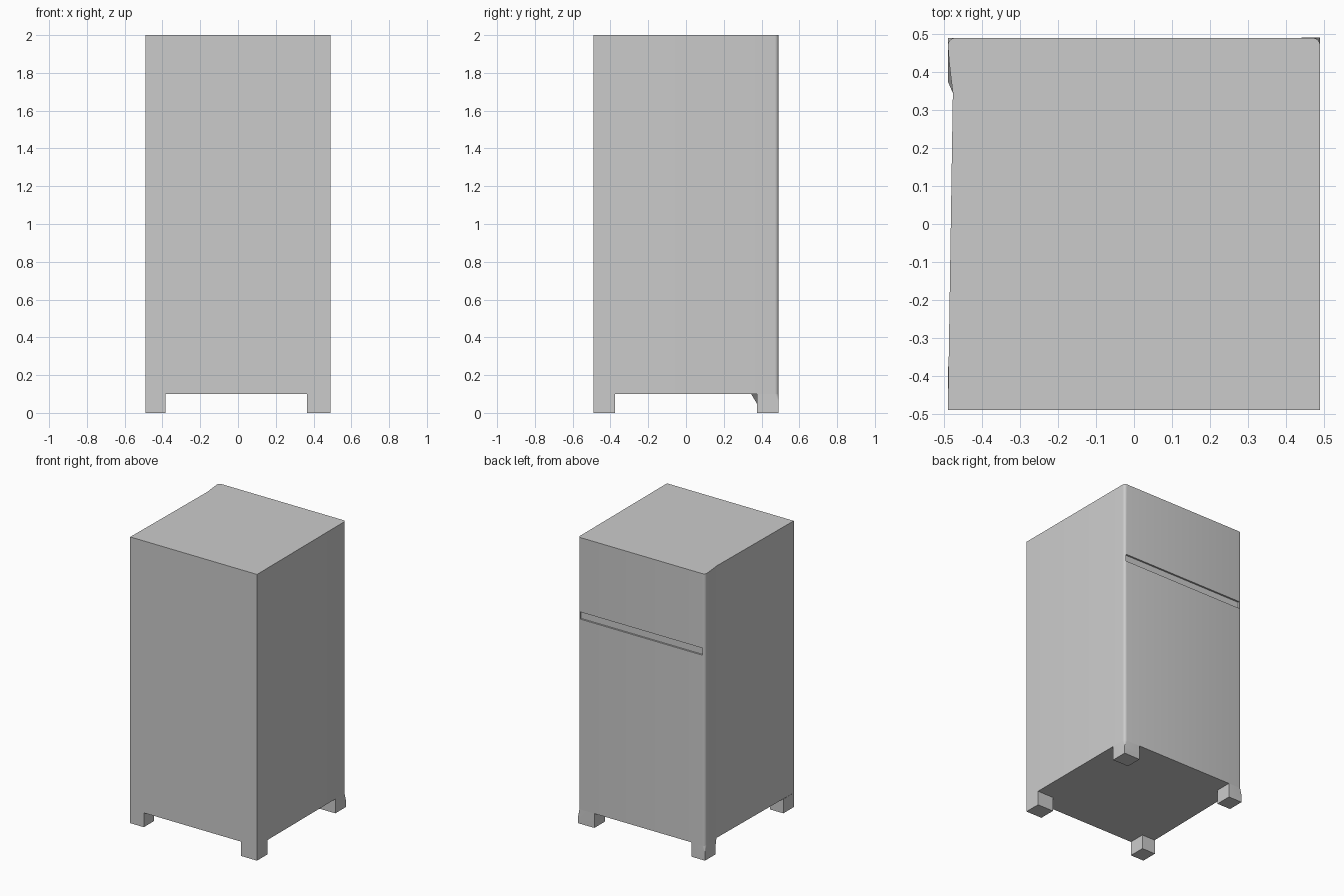
import bpy
import bmesh
import math

if "Cube" in bpy.data.objects:
    bpy.data.objects.remove(bpy.data.objects["Cube"])

H = 0.49      # half width and half depth
R = 0.02      # radius of the rounded back corners
LEG = 0.10    # leg height
SEG = 5       # segments per rounded corner


def loft(name, rings, cap_bottom=True, cap_top=True):
    """Skin a stack of equal-length rings given as (z, [(x, y), ...])."""
    bm = bmesh.new()
    rows = [[bm.verts.new((x, y, z)) for x, y in pts] for z, pts in rings]
    n = len(rows[0])
    for lo, hi in zip(rows, rows[1:]):
        for i in range(n):
            j = (i + 1) % n
            bm.faces.new((lo[i], lo[j], hi[j], hi[i]))
    if cap_bottom:
        bm.faces.new(rows[0][::-1])
    if cap_top:
        bm.faces.new(rows[-1])
    bmesh.ops.remove_doubles(bm, verts=bm.verts, dist=1e-5)
    bmesh.ops.recalc_face_normals(bm, faces=bm.faces)
    mesh = bpy.data.meshes.new(name)
    bm.to_mesh(mesh)
    bm.free()
    ob = bpy.data.objects.new(name, mesh)
    bpy.context.collection.objects.link(ob)
    return ob


def rect(x0, x1, y0, y1):
    return [(x0, y0), (x1, y0), (x1, y1), (x0, y1)]


def arc(cx, cy, start):
    return [(cx + R * math.cos(start + math.pi / 2 * i / SEG),
             cy + R * math.sin(start + math.pi / 2 * i / SEG))
            for i in range(SEG + 1)]


def activate(ob):
    bpy.ops.object.select_all(action='DESELECT')
    ob.select_set(True)
    bpy.context.view_layer.objects.active = ob


def smooth(ob):
    activate(ob)
    bpy.ops.object.shade_smooth_by_angle(angle=math.radians(30))


# Cabinet body: rounded back corners, left side pinched in before its back post
right_arc = arc(H - R, H - R, 0)
left_arc = arc(-H + R, H - R, math.pi / 2)
pinch = [(-0.487, 0.43), (-0.482, 0.385), (-0.477, 0.345)]
profile = [(-H, -H), (H, -H)] + right_arc + left_arc + pinch
body = loft("cabinet_body", [(LEG, profile), (2.0, profile)])

# Shallow horizontal groove across the back
cutter = loft("groove_cutter", [(1.43, rect(-0.472, 0.476, H - 0.012, H + 0.05)),
                                (1.48, rect(-0.472, 0.476, H - 0.012, H + 0.05))])
cutter.hide_render = True
cut = body.modifiers.new("groove", 'BOOLEAN')
cut.operation = 'DIFFERENCE'
cut.solver = 'EXACT'
cut.object = cutter
activate(body)
bpy.ops.object.modifier_apply(modifier=cut.name)
bpy.data.objects.remove(cutter)
smooth(body)

# Front legs: plain blocks
for name, x0, x1 in (("front_left_leg", -H, -0.385), ("front_right_leg", 0.365, H)):
    ring = rect(x0, x1, -H, -0.375)
    loft(name, [(0, ring), (LEG, ring)], cap_top=False)

# Back legs: square feet that blend up into the body outline
n = SEG + 1
right_top = [(0.365, 0.375), (H, 0.375)] + right_arc + [(0.365, H)]
right_foot = [(0.365, 0.375), (H, 0.375)] + [(H, H)] * n + [(0.365, H)]
left_top = [(-0.385, 0.375), (-0.385, H)] + left_arc + pinch
left_foot = ([(-0.385, 0.375), (-0.385, H)] + [(-H, H)] * n
             + [(-H, 0.43), (-H, 0.40), (-H, 0.375)])
for name, foot, top in (("back_right_leg", right_foot, right_top),
                        ("back_left_leg", left_foot, left_top)):
    bm_safe = [(0, foot), (0.05, foot), (LEG, top)]
    # Feet have stacked corner points, so nudge them apart slightly before skinning
    spread = [(z, [(x, y + (0.0001 * i if z < LEG else 0)) if ring.count((x, y)) > 1 else (x, y)
                   for i, (x, y) in enumerate(ring)]) for z, ring in bm_safe]
    smooth(loft(name, spread, cap_top=False))
